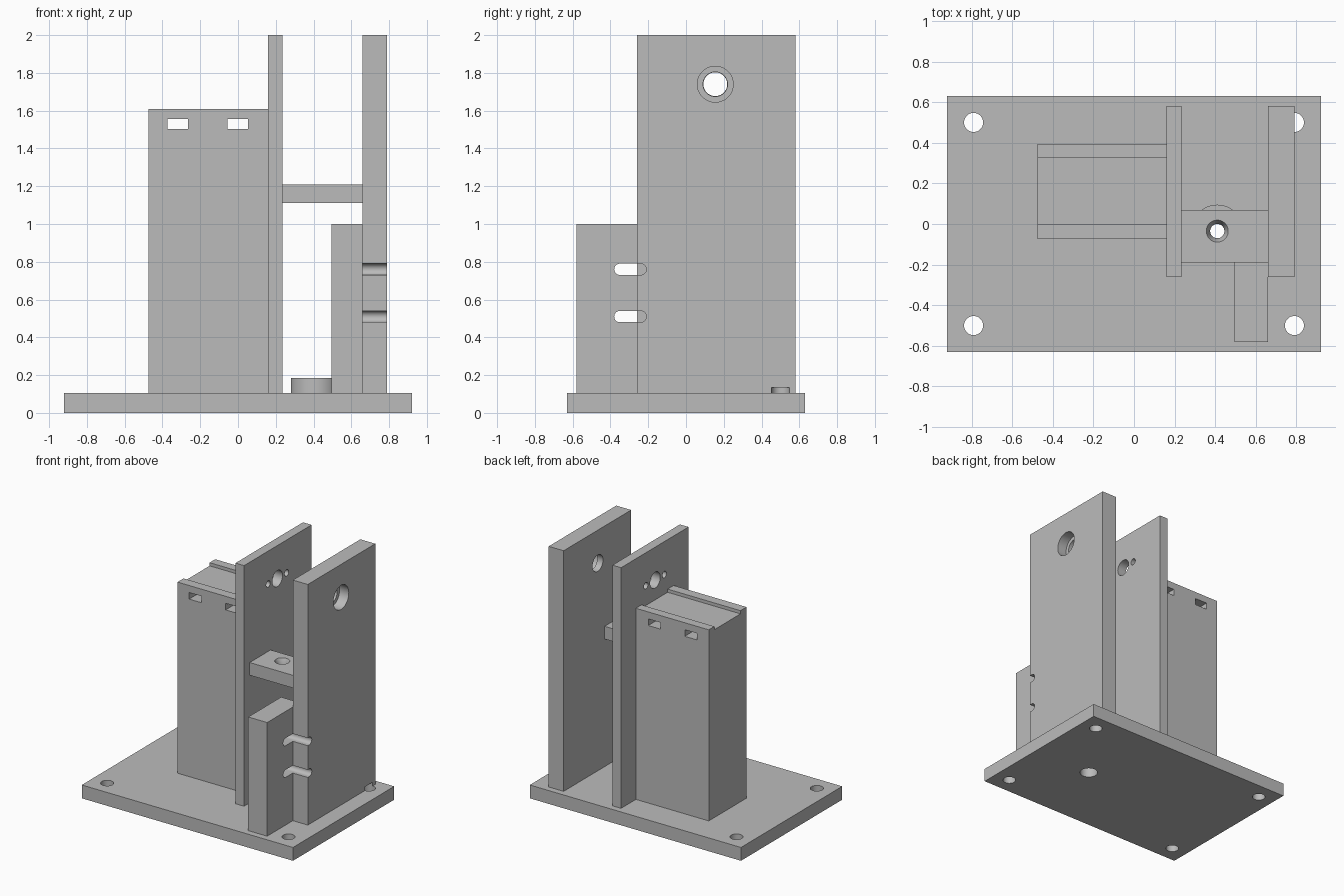
import bpy
import bmesh
from math import pi, cos, sin
from mathutils import Matrix, Vector

cube = bpy.data.objects.get("Cube")
if cube:
    bpy.data.objects.remove(cube, do_unlink=True)

grey = bpy.data.materials.new("plain grey")
grey.use_nodes = True
colour = (0.5, 0.5, 0.5, 1)
grey.diffuse_color = colour
grey.node_tree.nodes["Principled BSDF"].inputs["Base Color"].default_value = colour


def finish(name, bm):
    bmesh.ops.recalc_face_normals(bm, faces=bm.faces[:])
    mesh = bpy.data.meshes.new(name)
    bm.to_mesh(mesh)
    bm.free()
    mesh.materials.append(grey)
    obj = bpy.data.objects.new(name, mesh)
    bpy.context.collection.objects.link(obj)
    return obj


def box(name, x, y, z):
    """Box from its (min, max) range on each axis."""
    bm = bmesh.new()
    bmesh.ops.create_cube(bm, size=1)
    for v in bm.verts:
        v.co = Vector([(r[0] + r[1]) / 2 + c * (r[1] - r[0]) for r, c in zip((x, y, z), v.co)])
    return finish(name, bm)


def rod(name, axis, a, b, span, r1, r2=None):
    """Cylinder or cone along x (a, b = y, z) or along z (a, b = x, y)."""
    bm = bmesh.new()
    bmesh.ops.create_cone(bm, cap_ends=True, segments=48, radius1=r1,
                          radius2=r1 if r2 is None else r2, depth=span[1] - span[0])
    mid = (span[0] + span[1]) / 2
    if axis == "x":
        bm.transform(Matrix.Translation((mid, a, b)) @ Matrix.Rotation(pi / 2, 4, "Y"))
    else:
        bm.transform(Matrix.Translation((a, b, mid)))
    return finish(name, bm)


def rounded_slot(name, x, y, z, r):
    """Slot cutter through x, with round ends at the two y centres."""
    bm = bmesh.new()
    ring = []
    for centre, start in ((y[1], -pi / 2), (y[0], pi / 2)):
        for i in range(17):
            t = start + pi * i / 16
            ring.append(bm.verts.new((x[0], centre + r * cos(t), z + r * sin(t))))
    face = bm.faces.new(ring)
    new = bmesh.ops.extrude_face_region(bm, geom=[face])["geom"]
    bmesh.ops.translate(bm, vec=(x[1] - x[0], 0, 0),
                        verts=[g for g in new if isinstance(g, bmesh.types.BMVert)])
    return finish(name, bm)


def cut(target, *cutters):
    bpy.context.view_layer.objects.active = target
    for c in cutters:
        c.hide_render = True
        mod = target.modifiers.new("cut", "BOOLEAN")
        mod.operation = "DIFFERENCE"
        mod.solver = "EXACT"
        mod.object = c
        bpy.ops.object.modifier_apply(modifier=mod.name)
        bpy.data.objects.remove(c, do_unlink=True)


DECK = 0.105
PLATE_Y = (-0.26, 0.58)
HOLE_Y, HOLE_Z = 0.155, 1.74
PIN_X, PIN_Y = 0.41, -0.035


def corner_drill(x, y):
    return rod("drill", "z", x, y, (-0.1, 0.135), 0.047)


def bracket_slots():
    return [rounded_slot("slot", (0.4, 0.9), (-0.35, -0.24), z, 0.03) for z in (0.51, 0.76)]


# Base with four corner holes and a pin hole
base = box("base", (-0.92, 0.92), (-0.63, 0.63), (0, DECK))
cut(base, *[corner_drill(x, y) for x in (-0.79, 0.79) for y in (-0.5, 0.5)])
cut(base, rod("drill", "z", PIN_X, PIN_Y, (-0.1, 0.4), 0.065))

# Round boss around the pin hole
boss = rod("pin_boss", "z", PIN_X, PIN_Y, (DECK, 0.185), 0.13)
cut(boss, rod("drill", "z", PIN_X, PIN_Y, (-0.1, 0.4), 0.065))

# Support block with a shallow top channel and two strap slots
block = box("support_block", (-0.475, 0.16), (-0.075, 0.395), (DECK, 1.61))
cut(block, box("channel", (-0.6, 0.3), (0, 0.325), (1.585, 1.8)))
cut(block, *[box("strap_slot", (x, x + 0.107), (-0.3, 0.6), (1.503, 1.555))
             for x in (-0.373, -0.055)])

# Thin upright with a shaft hole and two screw holes
thin = box("thin_upright", (0.16, 0.235), PLATE_Y, (DECK, 2))
cut(thin, *[rod("drill", "x", HOLE_Y + dy, HOLE_Z, (0, 0.4), r)
            for dy, r in ((0, 0.063), (-0.115, 0.025), (0.115, 0.025))])

# Thick upright with a stepped bearing hole, slot ends and a corner hole relief
thick = box("thick_upright", (0.66, 0.79), PLATE_Y, (DECK, 2))
cut(thick, rod("drill", "x", HOLE_Y, HOLE_Z, (0.5, 0.9), 0.065),
    rod("bearing_seat", "x", HOLE_Y, HOLE_Z, (0.71, 0.9), 0.095),
    corner_drill(0.79, 0.5), *bracket_slots())

# Slotted bracket at the front
bracket = box("slotted_bracket", (0.495, 0.66), (-0.58, -0.17), (DECK, 1))
cut(bracket, *bracket_slots())

# Cross bar between the uprights with a countersunk hole
bar = box("cross_bar", (0.235, 0.66), (-0.19, 0.07), (1.11, 1.21))
cut(bar, rod("drill", "z", PIN_X, PIN_Y, (1, 1.3), 0.035),
    rod("countersink", "z", PIN_X, PIN_Y, (1.17, 1.25), 0.035, 0.073))

# Smooth the round walls, keep the edges sharp
for part in (base, boss, block, thin, thick, bracket, bar):
    bpy.ops.object.select_all(action="DESELECT")
    part.select_set(True)
    bpy.context.view_layer.objects.active = part
    bpy.ops.object.shade_smooth_by_angle(angle=pi / 6)
